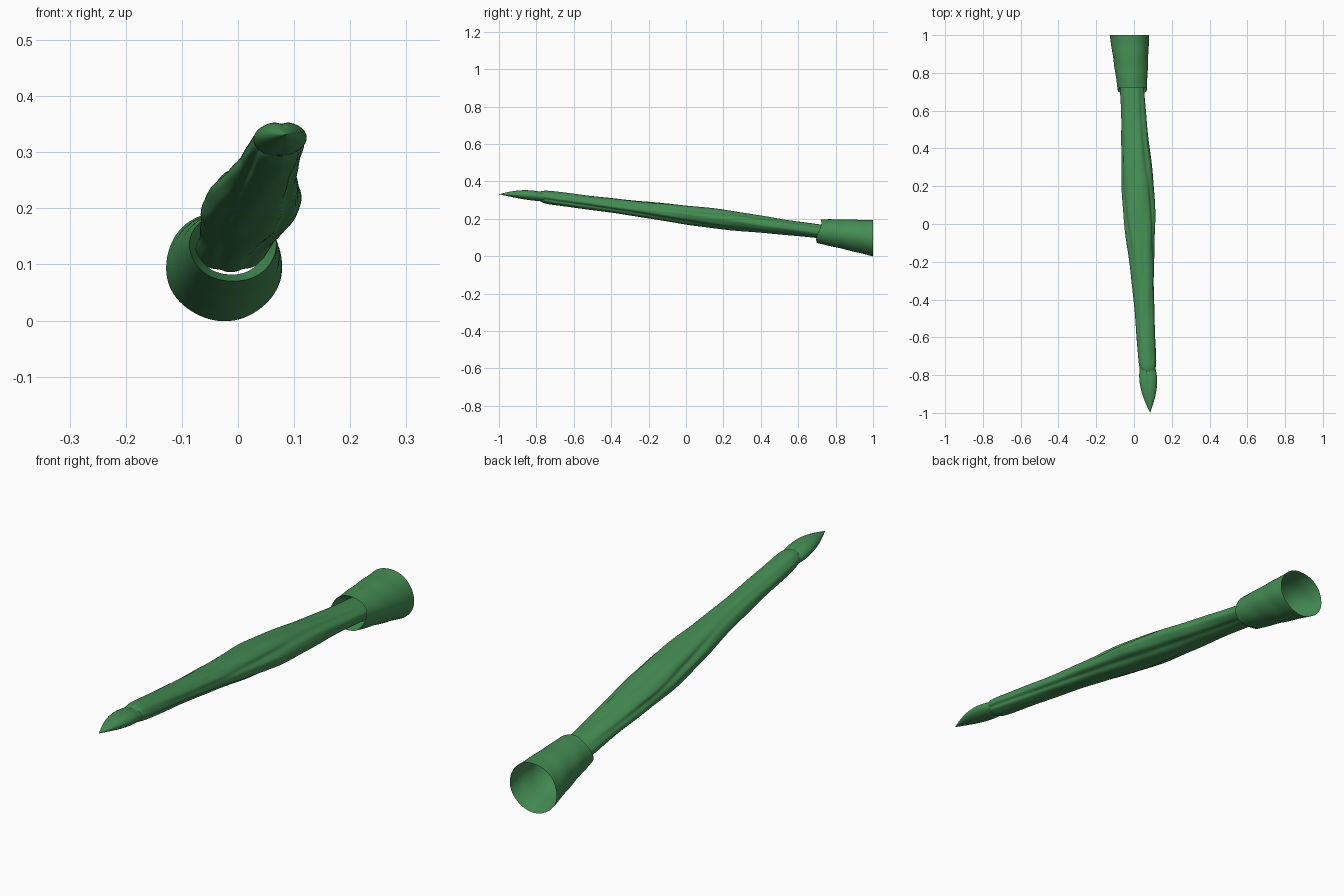
import bpy
from math import sin, cos, pi, exp, radians

cube = bpy.data.objects.get("Cube")
if cube:
    bpy.data.objects.remove(cube, do_unlink=True)

green = bpy.data.materials.new("leaf green")
green.use_nodes = True
green.diffuse_color = (0.06, 0.27, 0.09, 1)
shader = green.node_tree.nodes["Principled BSDF"]
shader.inputs["Base Color"].default_value = green.diffuse_color


def blend(start, end, t):
    return start + (end - start) * t


def bell(distance, width):
    return exp(-(distance / width) ** 2)


def groove(angle, centre, width):
    """Strength of a lengthwise crease at an angle around the ring."""
    wrapped = (angle - centre + pi) % (2 * pi) - pi
    return bell(wrapped, width)


def axis(y):
    """Shared sloping centre line of every part."""
    droop = 0.4 * max(0, -0.8 - y) ** 2
    return 0.03 - 0.055 * y, 0.222 - 0.125 * y - droop


def loft(name, section, fold, rows, sides=72):
    """Skin rings; section(t) gives y, half width and half height."""
    verts, faces = [], []
    for row in range(rows + 1):
        y, half_width, half_height = section(row / rows)
        for side in range(sides):
            angle = 2 * pi * side / sides
            scale, shift = fold(angle, y)
            centre_x, centre_z = axis(y)
            verts.append((centre_x + half_width * scale * cos(angle),
                          y + shift,
                          centre_z + half_height * scale * sin(angle)))
    for row in range(rows):
        here, ahead = row * sides, (row + 1) * sides
        for side in range(sides):
            after = (side + 1) % sides
            faces.append((here + side, ahead + side, ahead + after, here + after))
    mesh = bpy.data.meshes.new(name)
    mesh.from_pydata(verts, [], faces)
    mesh.materials.append(green)
    obj = bpy.data.objects.new(name, mesh)
    bpy.context.collection.objects.link(obj)
    bpy.ops.object.select_all(action='DESELECT')
    obj.select_set(True)
    bpy.context.view_layer.objects.active = obj
    bpy.ops.object.shade_smooth_by_angle(angle=radians(50))


# Long folded stalk, swollen in the middle, with a rounded front lip
def stalk_section(t):
    y = blend(-0.78, 0.79, t)
    swelling = bell(y - 0.12, 0.35)
    lip = 1 - 0.3 * exp(-80 * t)
    half_width = 0.055 + 0.01 * y + 0.03 * swelling
    half_height = 0.037 + 0.018 * swelling
    return y, half_width * lip, half_height * lip


def stalk_fold(angle, y):
    middle = bell(y - 0.15, 0.5)
    top = groove(angle, pi / 2 + sin(4 * y) / 6, 0.3)
    left = groove(angle, 0.5 + sin(3 * y) / 3, 0.2)
    right = groove(angle, 2.6 + sin(5 * y) / 4, 0.2)
    under = groove(angle, 4 + y / 2, 0.2) + groove(angle, 5.5 - y / 2, 0.2)
    ripple = sin(24 * y + 3 * angle) + sin(9 * angle + 7 * y)
    creases = middle * (top + left + right) + under
    return 1 - 0.1 * creases + 0.012 * ripple, 0


# Pointed bud, split by a seam along the top and a fainter one below
def bud_section(t):
    swelling = sin(0.8 * pi * t)
    return blend(-1, -0.71, t), 0.047 * swelling, 0.028 * swelling


def bud_fold(angle, y):
    depth = min(1, (y + 1) / 0.15)
    seams = groove(angle, pi / 2, 0.2) + groove(angle, 3 * pi / 2, 0.2) / 2
    return 1 - 0.15 * depth * seams, 0


# Flared hollow cuff whose narrow front edge turns inward around the stalk
def cuff_section(t):
    along = blend(-0.2, 1, t)
    y = blend(0.71, 1, abs(along))
    turned_in = 0.1 * min(0, along)
    flare = max(0, along)
    return (y,
            blend(0.077, 0.104, flare) + turned_in,
            blend(0.064, 0.097, flare) + turned_in)


def cuff_fold(angle, y):
    wrinkle = sin(55 * y + 3 * sin(angle)) + sin(5 * angle + 9 * y)
    front = max(0, 0.82 - y) / 0.1
    unevenness = 0.013 * sin(angle) + 0.005 * sin(3 * angle)
    return 1 + 0.007 * wrinkle, front * unevenness


loft("stalk", stalk_section, stalk_fold, rows=160)
loft("bud_tip", bud_section, bud_fold, rows=40)
loft("flared_cuff", cuff_section, cuff_fold, rows=60)
